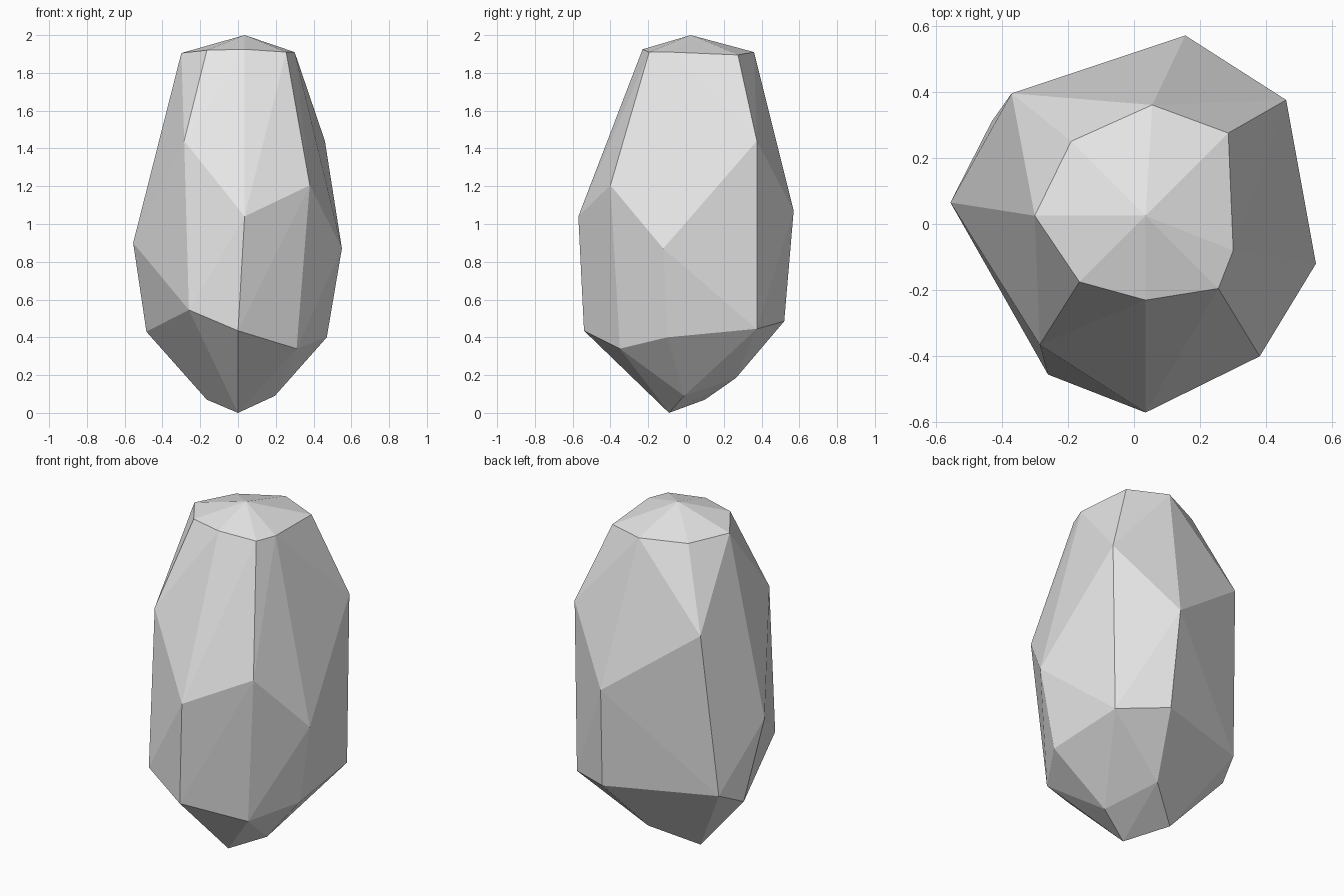
import bpy
import bmesh
import math
from mathutils import Vector

default_cube = bpy.data.objects.get("Cube")
if default_cube:
    bpy.data.objects.remove(default_cube, do_unlink=True)


def make_material(name, color):
    material = bpy.data.materials.new(name)
    material.use_nodes = True
    material.diffuse_color = color
    shader = next(n for n in material.node_tree.nodes if n.type == "BSDF_PRINCIPLED")
    shader.inputs["Base Color"].default_value = color
    return material


def make_faceted_stone(name, rings, material):
    """Wrap flat facets around the corner rings of a cut stone."""
    bm = bmesh.new()
    for ring in rings:
        for corner in ring:
            bm.verts.new(Vector(corner))
    hull = bmesh.ops.convex_hull(bm, input=bm.verts[:], use_existing_faces=False)
    loose = {g for g in hull["geom_interior"] + hull["geom_unused"]
             if isinstance(g, bmesh.types.BMVert)}
    bmesh.ops.delete(bm, geom=list(loose), context="VERTS")
    # Merge almost coplanar triangles into single facets
    bmesh.ops.dissolve_limit(bm, angle_limit=math.radians(2),
                             verts=bm.verts[:], edges=bm.edges[:])
    bmesh.ops.recalc_face_normals(bm, faces=bm.faces[:])
    mesh = bpy.data.meshes.new(name)
    bm.to_mesh(mesh)
    bm.free()
    mesh.materials.append(material)
    stone = bpy.data.objects.new(name, mesh)
    bpy.context.scene.collection.objects.link(stone)
    return stone


# Peak and the shallow cap below it
peak = [(.035, .025, 2)]
cap = [(.035, -.23, 1.925), (.255, -.195, 1.91), (.3, -.08, 1.91), (.285, .275, 1.895),
       (.055, .36, 1.91), (-.19, .25, 1.9), (-.3, .025, 1.905), (-.165, -.175, 1.92)]

# Uneven shoulder where the sloping facets meet the upright ones
shoulder = [(.035, -.57, 1.04), (.38, -.4, 1.205), (.55, -.12, .87), (.46, .375, 1.44),
            (.155, .57, 1.07), (-.37, .395, 1.46), (-.555, .065, .9), (-.285, -.365, 1.44)]

# Lower rim above the tapering underside
rim = [(0, -.54, .435), (.31, -.35, .34), (.47, -.1, .4), (.445, .375, .445),
       (.18, .52, .485), (-.43, .31, .505), (-.485, .157, .43), (-.26, -.455, .545)]

# Slanted foot
foot = [(0, -.09, 0), (.195, -.01, .09), (.06, .265, .185), (-.165, .1, .07)]

stone_grey = make_material("light_grey_stone", (.8, .8, .8, 1))
make_faceted_stone("faceted_stone", [peak, cap, shoulder, rim, foot], stone_grey)
